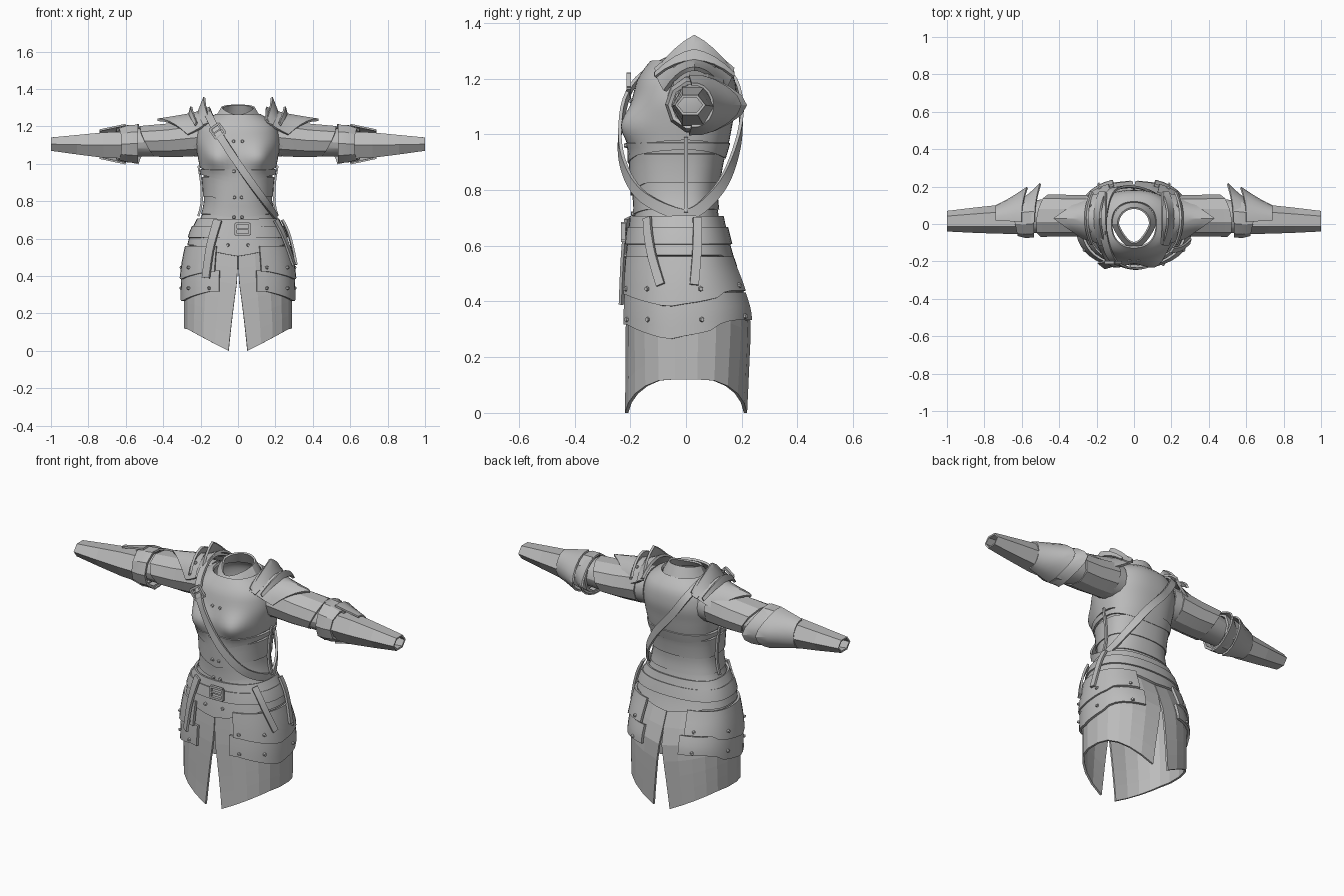
import bpy, bmesh, math
from mathutils import Vector
from math import sin, cos, pi

if "Cube" in bpy.data.objects:
    bpy.data.objects.remove(bpy.data.objects["Cube"])

mat = bpy.data.materials.new("steel_grey")
mat.diffuse_color = (0.5, 0.5, 0.5, 1)
mat.use_nodes = True
mat.node_tree.nodes["Principled BSDF"].inputs["Base Color"].default_value = mat.diffuse_color

# Body section by height: z, half width, front y, back y
PROFILE = [(0, .28, -.215, .215), (.12, .285, -.212, .22), (.35, .284, -.21, .225),
           (.45, .274, -.205, .195), (.55, .255, -.198, .155), (.64, .23, -.188, .13),
           (.72, .192, -.18, .112), (.80, .174, -.185, .106), (.90, .177, -.19, .12),
           (.97, .188, -.19, .14), (1.05, .203, -.19, .155), (1.12, .212, -.18, .168),
           (1.19, .2, -.163, .163), (1.23, .168, -.14, .143), (1.26, .11, -.115, .108)]


def spline(p0, p1, p2, p3, t):
    return .5 * (2 * p1 + (p2 - p0) * t + (2 * p0 - 5 * p1 + 4 * p2 - p3) * t * t
                 + (3 * p1 - p0 - 3 * p2 + p3) * t ** 3)


def smooth_path(pts, closed=False, n=5):
    pts = [Vector(p) for p in pts]
    m, out = len(pts), []
    at = (lambda i: pts[i % m]) if closed else (lambda i: pts[max(0, min(m - 1, i))])
    for i in range(m if closed else m - 1):
        out += [spline(at(i - 1), at(i), at(i + 1), at(i + 2), k / n) for k in range(n)]
    return out if closed else out + [pts[-1]]


def spow(v, e):
    return math.copysign(abs(v) ** e, v)


def body(a, z, off=0.0):
    """Point on the body; angle 0 is the front, pi/2 is +x."""
    z = max(0, min(1.26, z))
    i = max(k for k in range(len(PROFILE) - 1) if PROFILE[k][0] <= z)
    row = lambda k: Vector(PROFILE[max(0, min(len(PROFILE) - 1, k))][1:])
    t = (z - PROFILE[i][0]) / (PROFILE[i + 1][0] - PROFILE[i][0])
    hw, yf, yb = spline(row(i - 1), row(i), row(i + 1), row(i + 2), t)
    c = cos(a)
    aa = abs((a + pi) % (2 * pi) - pi)
    bust = .05 * math.exp(-((aa - .5) / .36) ** 2 - ((z - 1.03) / .065) ** 2)
    y = (yf - off - bust) * spow(c, .85) if c > 0 else -(yb + off) * spow(c, .85)
    return Vector(((hw + off + bust * .3) * spow(sin(a), .85), y, z))


def finish(name, bm, thick=0, mirror=False):
    me = bpy.data.meshes.new(name)
    bmesh.ops.recalc_face_normals(bm, faces=bm.faces)
    bm.to_mesh(me)
    bm.free()
    me.materials.append(mat)
    ob = bpy.data.objects.new(name, me)
    bpy.context.collection.objects.link(ob)
    if thick:
        s = ob.modifiers.new("thickness", 'SOLIDIFY')
        s.thickness, s.offset = thick, 0
    if mirror:
        ob.modifiers.new("mirror", 'MIRROR').use_mirror_merge = False
    return ob


def sheet(name, fn, nu, nv, thick=.012, mirror=False, loop=False):
    """Grid surface from fn(u, v); loop closes it along u."""
    bm = bmesh.new()
    cols = nu if loop else nu + 1
    g = [[bm.verts.new(fn(i / nu, j / nv)) for i in range(cols)] for j in range(nv + 1)]
    for j in range(nv):
        for i in range(nu):
            k = (i + 1) % cols
            bm.faces.new((g[j][i], g[j][k], g[j + 1][k], g[j + 1][i]))
    return finish(name, bm, thick, mirror)


def band(name, top, bot, off, nv=3, a0=0, a1=2 * pi, nu=40, thick=.012):
    """Plate following the body between two edges given by angle."""
    full = a1 - a0 > 6.2

    def fn(u, v):
        a = a0 + (a1 - a0) * u
        return body(a, top(a) + (bot(a) - top(a)) * v, off)
    return sheet(name, fn, nu, nv, thick, mirror=not full, loop=full)


def ribbon(name, path, width, closed=False, thick=.012):
    m, bm, rows = len(path), bmesh.new(), []
    for i, p in enumerate(path):
        a = path[(i - 1) % m] if closed or i else p
        b = path[(i + 1) % m] if closed or i < m - 1 else p
        n = Vector((p.x, p.y, max(0, p.z - 1.1) * 2.5))
        side = (b - a).cross(n).normalized() * width / 2
        rows.append((bm.verts.new(p - side), bm.verts.new(p + side)))
    for i in range(m if closed else m - 1):
        r, s = rows[i], rows[(i + 1) % m]
        bm.faces.new((r[0], r[1], s[1], s[0]))
    return finish(name, bm, thick)


# Torso layers
peak = lambda a, w: max(0, 1 - abs((a + pi) % (2 * pi) - pi) / w)
band("torso_lining", lambda a: 1.0, lambda a: .6, 0, 12, thick=.006)
band("breastplate", lambda a: 1.26, lambda a: .945 + .035 * sin(a) ** 2 - .03 * peak(a, .35),
     .008, 16, nu=56)
band("rib_plate", lambda a: .97, lambda a: .915 + .03 * sin(a) ** 2 - .02 * peak(a, .6), .013, 3)
band("waist_plate", lambda a: .93, lambda a: .825 - .045 * peak(a, .8), .009, 5)
band("belly_plate", lambda a: .83, lambda a: .73 - .02 * peak(a, .8), .003, 4)

# Side seam on the waist
ribbon_pts = [body(pi / 2, .72 + .27 * k / 8, .02) for k in range(9)]
seam = ribbon("side_seam", ribbon_pts, .014)
seam.modifiers.new("mirror", 'MIRROR')


# Collar with a pointed front
def collar(u, v):
    a = 2 * pi * u
    c = cos(a)
    r = .115 - .03 * v
    f = max(0, c)
    return (r * sin(a) * (1 - .3 * f), -r * c - .015 * f * f, 1.25 - .025 * f + v * (.05 - .015 * c))


sheet("collar", collar, 24, 3, .01, loop=True)


# Slit skirt: front and back openings, sides cut higher
def skirt(u, v):
    a = pi * u
    hem = .12 * min(1, abs(body(a, .1).x) / .27) ** 1.15
    z = .62 + (hem - .62) * v
    slit = .13 * max(0, (.39 - z) / .39) + .002
    return body(slit + (pi - 2 * slit) * u, z)


sheet("skirt", skirt, 11, 7, .012, mirror=True)

# Hip yoke, belts and two tiers of hip plates
band("hip_yoke", lambda a: .64, lambda a: .565 - .06 * peak(a, 1.0) - .04 * peak(a + pi, .8), .014, 3)
band("upper_belt", lambda a: .705, lambda a: .655, .015, 2)
band("lower_belt", lambda a: .665, lambda a: .605, .022, 2)
dip = lambda a: max(0, 1 - abs(a - 1.35) / .9)
band("upper_hip_plate", lambda a: .56, lambda a: .425 - .045 * dip(a) + .012 * (a > 2), .024, 4,
     .36, pi - .4, 16, .014)
band("lower_hip_plate", lambda a: .43, lambda a: .318 - .055 * dip(a) + .015 * (a > 2), .015, 4,
     .28, pi - .32, 16, .014)


# Arms: upper sleeve, sleeve plate and forearm
def tube(name, rings, n, thick, edge=lambda t: 0, turn=0):
    def fn(u, v):
        x, yc, ry, zc, rz = rings[round(v * (len(rings) - 1))]
        t = 2 * pi * u + turn
        return (x + edge(t) * v, yc + ry * cos(t), zc + rz * sin(t))
    return sheet(name, fn, n, len(rings) - 1, thick, True, True)


tube("upper_sleeve", [(.17, .04, .1, 1.14, .1), (.28, .045, .1, 1.135, .092),
                      (.42, .045, .095, 1.12, .078), (.6, .035, .075, 1.11, .068)], 14, .008)
tube("sleeve_plate", [(.22, .045, .105, 1.14, .098), (.36, .045, .105, 1.125, .088),
                      (.48, .045, .108, 1.12, .08)], 10, .012, lambda t: .04 * sin(t) - .02 * cos(t))
tube("forearm", [(.56, .03, .078, 1.1, .08), (.72, .025, .072, 1.1, .073),
                 (.86, .02, .062, 1.102, .055), (1.0, .015, .05, 1.105, .036)], 6, .01)
tube("elbow_cuff", [(.535, .035, .1, 1.108, .1), (.59, .03, .098, 1.107, .097),
                    (.64, .03, .088, 1.105, .082)], 10, .014, lambda t: .02 * cos(t))

# Elbow cups with a spike at the back
for nm, x0, x1, reach in (("outer_elbow_cup", .74, .60, .10), ("inner_elbow_cup", .65, .53, .12)):
    def cup(u, v):
        t = pi * (u - .5) * 1.1
        c = max(0, cos(t))
        tip = c ** 3 * v * v
        return (x0 + (x1 - x0) * v - .03 * tip, .03 + (.065 + .06 * v) * cos(t) + (reach - .06) * tip,
                1.105 + (.075 + .03 * v - .012 * tip) * sin(t))
    sheet(nm, cup, 10, 4, .01, True)


# Shoulder guards: flared plate plus two raised fins
def pauldron(u, v):
    s = 2 * u - 1
    return (.15 + v * (.28 - .16 * abs(s)), .03 + s * .14 * (1 - .25 * v),
            1.30 - .065 * v ** .6 - s * s * (.065 + .015 * v))


sheet("shoulder_plate", pauldron, 10, 6, .014, True)
for nm, xb, xt, zp in (("inner_shoulder_fin", .215, .18, 1.355), ("outer_shoulder_fin", .26, .25, 1.305)):
    def fin(u, v):
        s = 2 * u - 1
        base = 1.265 - .06 * s * s
        return (xb + (xt - xb) * v - .03 * s * s, .03 + s * .14,
                base + v * ((zp - 1.28) * (1 - abs(s)) + .015))
    sheet(nm, fin, 8, 3, .012, True)

# Diagonal shoulder strap
strap = [(-.155, -.09, 1.255), (-.11, -.195, 1.17), (-.02, -.235, 1.03), (.07, -.228, .9),
         (.15, -.17, .79), (.198, -.06, .725), (.2, .03, .72), (.15, .13, .82), (.06, .185, .96),
         (-.05, .198, 1.09), (-.13, .165, 1.21), (-.165, .03, 1.285)]
ribbon("shoulder_strap", smooth_path(strap, True), .04, True)

# Hanging belt straps
for nm, aa in (("front_belt_strap", (-.40, -.43, -.47, -.5)),
               ("side_belt_strap", (.95, 1.0, 1.1, 1.25)),
               ("rear_belt_strap", (1.78, 1.76, 1.72, 1.66))):
    zs = (.70, .62, .53, .39) if aa[0] < 0 else (.70, .64, .56, .46)
    ribbon(nm, smooth_path([body(a, z, .04) for a, z in zip(aa, zs)], n=3),
           .048 if aa[0] < 0 else .032)


# Buckles: square frames with a centre pin
def buckle(name, loc, w, h, tilt):
    bm = bmesh.new()
    for cx, cz, sx, sz in ((-w / 2, 0, .012, h), (w / 2, 0, .012, h), (0, h / 2, w, .012),
                           (0, -h / 2, w, .012), (0, 0, w, .008)):
        r = bmesh.ops.create_cube(bm, size=1)['verts']
        for v in r:
            v.co = Vector((v.co.x * sx + cx, v.co.y * .016, v.co.z * sz + cz))
    ob = finish(name, bm)
    ob.location, ob.rotation_euler = loc, (0, tilt, 0)


buckle("belt_buckle", (.025, -.225, .65), .075, .06, 0)
buckle("strap_buckle", (-.11, -.205, 1.175), .06, .06, math.radians(-35))

# Rivets
bm = bmesh.new()
spots = [(.07, z, o) for z, o in ((.715, .01), (.82, .016), (.96, .022), (1.12, .014))]
spots += [(.15, .565, .022)]
spots += [(a, z + .012 * (a > 2), o) for a in (.47, 1.0, 1.75, 2.55) for z, o in ((.445, .033), (.335, .024))]
for a, z, o in spots:
    p = body(a, z, o)
    n = Vector((p.x, p.y, 0)).normalized()
    vs = bmesh.ops.create_cone(bm, cap_ends=True, segments=6, radius1=.011, radius2=.007, depth=.014)['verts']
    q = n.to_track_quat('Z', 'Y')
    for v in vs:
        v.co = p + q @ v.co
for s in (-.55, .55):
    for v in bmesh.ops.create_icosphere(bm, subdivisions=1, radius=.011)['verts']:
        v.co += Vector(pauldron((s + 1) / 2, .45)) + Vector((0, 0, .008))
finish("rivets", bm, mirror=True)

# Bake modifiers, then shade
bpy.ops.object.select_all(action='SELECT')
bpy.context.view_layer.objects.active = bpy.context.selected_objects[0]
bpy.ops.object.convert(target='MESH')
bpy.ops.object.shade_smooth_by_angle(angle=math.radians(28))
faceted = [o for o in bpy.data.objects if o.name in ("skirt", "forearm", "rivets")]
for o in faceted:
    o.data.polygons.foreach_set("use_smooth", [False] * len(o.data.polygons))
